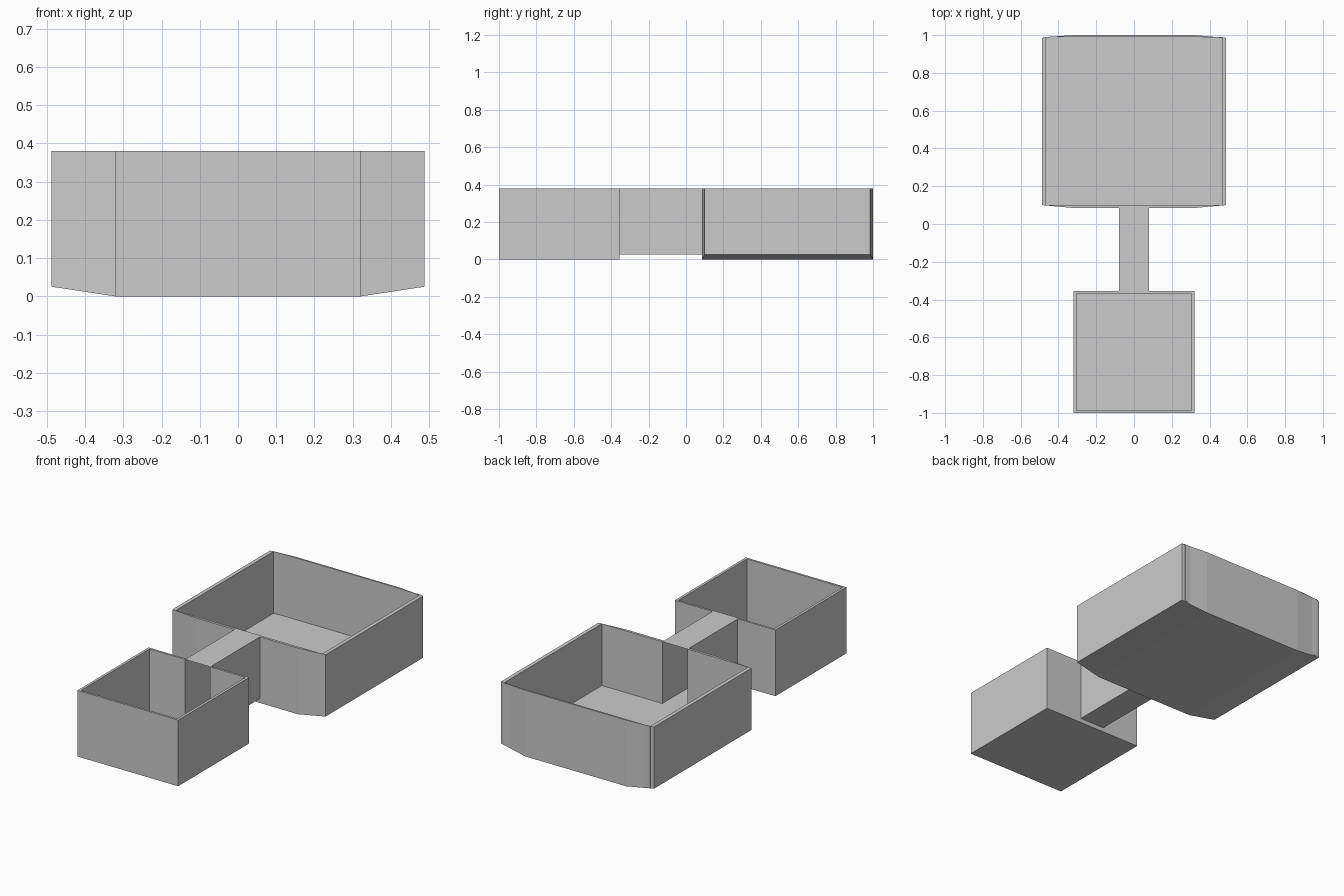
import bpy, bmesh

if "Cube" in bpy.data.objects:
    bpy.data.objects.remove(bpy.data.objects["Cube"])

TOP, FLOOR, HALF = 0.38, 0.025, 0.08   # rim height, inner floor height, tunnel half width


def finish(name, quads):
    bm = bmesh.new()
    for q in quads:
        bm.faces.new([bm.verts.new(p) for p in q])
    bmesh.ops.remove_doubles(bm, verts=bm.verts, dist=0.0005)
    bmesh.ops.recalc_face_normals(bm, faces=bm.faces)
    me = bpy.data.meshes.new(name)
    bm.to_mesh(me)
    bm.free()
    ob = bpy.data.objects.new(name, me)
    bpy.context.collection.objects.link(ob)
    return ob


def wall(x0, y0, za, x1, y1, zb, top=TOP):
    return [(x0, y0, za), (x1, y1, zb), (x1, y1, top), (x0, y0, top)]


def tray(name, half, inner, gap_side):
    """Open box built in strips. half: (outer x, inner x, front y, back y, bottom z)."""
    st = [(-a, -b, f, k, z) for a, b, f, k, z in reversed(half)] + half
    quads = []
    for (a, i, f, k, z), (b, j, g, m, w) in zip(st, st[1:]):
        quads.append([(a, f, z), (b, g, w), (b, m, w), (a, k, z)])        # underside
        quads.append([(i, inner[0], FLOOR), (j, inner[0], FLOOR),
                      (j, inner[1], FLOOR), (i, inner[1], FLOOR)])        # floor
        for side, (p, q) in enumerate(((f, g), (k, m))):
            y = inner[side]
            if side == gap_side and abs(a + b) < 1e-6:
                quads.append(wall(a, p, z, b, q, w, FLOOR))               # sill under doorway
                continue
            quads.append(wall(a, p, z, b, q, w))                          # outer wall
            quads.append(wall(i, y, FLOOR, j, y, FLOOR))                  # inner wall
            quads.append([(a, p, TOP), (b, q, TOP), (j, y, TOP), (i, y, TOP)])
    # side walls and side rims
    for a, i, f, k, z in (st[0], st[-1]):
        quads.append(wall(a, f, z, a, k, z))
        quads.append(wall(i, inner[0], FLOOR, i, inner[1], FLOOR))
        quads.append([(a, f, TOP), (a, k, TOP), (i, inner[1], TOP), (i, inner[0], TOP)])
    return finish(name, quads)


# Small square room at the front, doorway in its back wall
tray("small_room",
     [(HALF, HALF, -1.0, -0.355, 0), (0.32, 0.305, -1.0, -0.355, 0)],
     (-0.988, -0.367), 1)

# Large room with chamfered ends and raised bottom edges, doorway in its front wall
tray("large_room",
     [(HALF, HALF, 0.085, 1.0, 0), (0.322, 0.322, 0.085, 1.0, 0),
      (0.487, 0.465, 0.1, 0.985, FLOOR)],
     (0.1, 0.99), 0)

# Thin-walled roofed passage between the rooms
ring = [(-HALF, FLOOR), (HALF, FLOOR), (HALF, TOP), (-HALF, TOP)]
finish("passage", [[(x0, -0.367, z0), (x1, -0.367, z1), (x1, 0.1, z1), (x0, 0.1, z0)]
                   for (x0, z0), (x1, z1) in zip(ring, ring[1:] + ring[:1])])
